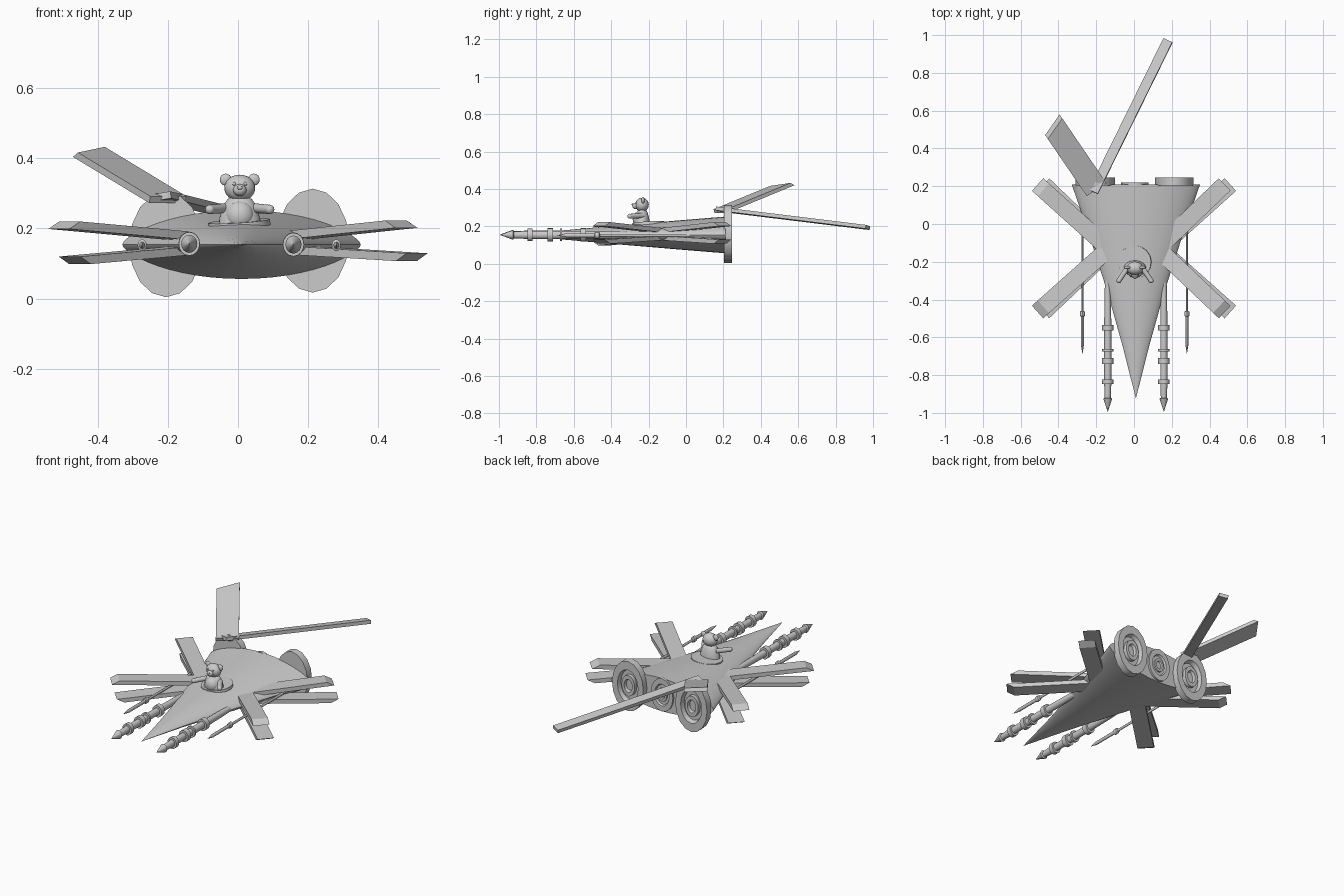
import bpy, bmesh, math
from mathutils import Vector

if "Cube" in bpy.data.objects:
    bpy.data.objects.remove(bpy.data.objects["Cube"])


def finish(name, bm, smooth=True):
    bmesh.ops.remove_doubles(bm, verts=bm.verts, dist=1e-5)
    bmesh.ops.recalc_face_normals(bm, faces=bm.faces)
    me = bpy.data.meshes.new(name)
    bm.to_mesh(me)
    bm.free()
    ob = bpy.data.objects.new(name, me)
    bpy.context.collection.objects.link(ob)
    if smooth:
        bpy.context.view_layer.objects.active = ob
        ob.select_set(True)
        bpy.ops.object.shade_smooth_by_angle(angle=math.radians(35))
        ob.select_set(False)
    return ob


def skin(name, rings, smooth=True):
    """Joins rings of points, capping both ends."""
    bm = bmesh.new()
    vs = [[bm.verts.new(p) for p in r] for r in rings]
    n = len(rings[0])
    for a, b in zip(vs, vs[1:]):
        for i in range(n):
            j = (i + 1) % n
            bm.faces.new((a[i], a[j], b[j], b[i]))
    bm.faces.new(vs[0])
    bm.faces.new(vs[-1])
    return finish(name, bm, smooth)


def lathe_y(name, x, z, profile, sx=1, sz=1, n=16):
    """Turns (radius, y) points about a lengthwise axis."""
    rings = []
    for r, y in profile:
        r = max(r, 1e-4)
        rings.append([(x + r * sx * math.cos(2 * math.pi * i / n), y,
                       z + r * sz * math.sin(2 * math.pi * i / n)) for i in range(n)])
    return skin(name, rings)


def board(name, p0, p1, w, t, slant=0.0, roll=0.0, skew=0.0):
    """Straight plank; slant makes the lower tip edge longer, skew the side edge."""
    p0, p1 = Vector(p0), Vector(p1)
    d = (p1 - p0).normalized()
    s = d.cross(Vector((0, 0, 1))).normalized()
    u = s.cross(d)
    s, u = (s * math.cos(roll) + u * math.sin(roll),
            u * math.cos(roll) - s * math.sin(roll))
    rings = []
    for p, k in ((p0, 0), (p1, 1)):
        rings.append([p + s * a * w / 2 + u * b * t / 2 + d * k * (a * skew - b * slant) / 2
                      for a, b in ((-1, -1), (1, -1), (1, 1), (-1, 1))])
    return skin(name, rings, False)


def ball(name, loc, scale):
    bm = bmesh.new()
    bmesh.ops.create_uvsphere(bm, u_segments=20, v_segments=12, radius=1)
    bmesh.ops.scale(bm, vec=scale, verts=bm.verts)
    bmesh.ops.translate(bm, vec=loc, verts=bm.verts)
    return finish(name, bm)


def tube(name, a, b, r0, r1):
    a, b = Vector(a), Vector(b)
    q = Vector((0, 0, 1)).rotation_difference(b - a)
    rings = [[p + q @ Vector((r * math.cos(i * math.pi / 8), r * math.sin(i * math.pi / 8), 0))
              for i in range(16)] for p, r in ((a, r0), (b, r1))]
    return skin(name, rings)


# Flattened wedge hull with sharp side edges
section = []
for i in range(48):
    a = 2 * math.pi * i / 48
    s = math.sin(a)
    section.append((math.cos(a), math.copysign(abs(s) ** 1.35, s)))
hull = []
for y, w, h in ((-0.92, 0.001, 0.001), (-0.64, 0.072, 0.026), (-0.37, 0.148, 0.05),
                (-0.2, 0.202, 0.064), (0.0, 0.267, 0.081), (0.21, 0.34, 0.098)):
    hull.append([(0.01 + w * u, y, 0.154 + h * v) for u, v in section])
skin("hull", hull)

# Rear thrusters: two tall ones and a small one between
nozzle = [(1, 0), (1, 1), (0.66, 1), (0.6, 0.4), (0.42, 0.4), (0.42, 0.9),
          (0.26, 0.9), (0.22, 0.5), (0, 0.5)]
for name, x, z, sx, sz, depth in (("left_thruster", -0.205, 0.154, 0.105, 0.15, 0.042),
                                  ("right_thruster", 0.213, 0.165, 0.103, 0.148, 0.042),
                                  ("middle_thruster", 0.005, 0.158, 0.073, 0.098, 0.018)):
    lathe_y(name, x, z, [(r, 0.203 + depth * k) for r, k in nozzle], sx, sz)

# Crossed wings, an upper and a lower plank in each direction
tips = {(-1, 1): (-0.495, 0.209), (1, 1): (0.465, 0.212),
        (-1, -1): (-0.465, 0.109), (1, -1): (0.495, 0.118)}
for (side, level), (tx, tz) in tips.items():
    sname = "left" if side < 0 else "right"
    lname = "upper" if level > 0 else "lower"
    root = (tx * 0.27, -0.13, 0.158 + 0.018 * level)
    for end, ty in (("front", -0.452), ("back", 0.195)):
        board(f"{sname}_{lname}_{end}_wing", root, (tx, ty, tz), 0.09, 0.024, 0.04 * level)

# Heavy cannons with collars
for name, x, z in (("left_cannon", -0.139, 0.156), ("right_cannon", 0.158, 0.154)):
    prof = [(0, -0.995), (0.023, -0.925), (0.016, -0.92)]
    for y, length, r in ((-0.835, 0.026, 0.03), (-0.725, 0.03, 0.031),
                         (-0.668, 0.012, 0.03), (-0.55, 0.03, 0.031)):
        prof += [(0.019, y - length / 2), (r, y - length / 2),
                 (r, y + length / 2), (0.019, y + length / 2)]
    prof += [(0.017, -0.38), (0.012, -0.2)]
    lathe_y(name, x, z, prof, 1, 1.12)

# Slim outer guns
for name, x, z in (("left_gun", -0.273, 0.152), ("right_gun", 0.28, 0.152)):
    lathe_y(name, x, z, [(0, -0.69), (0.008, -0.64), (0.008, -0.49), (0.013, -0.486),
                         (0.013, -0.464), (0.006, -0.46), (0.006, 0.02)], 1, 1.3, 12)

# Two long tail planks
board("short_tail_plank", (-0.2, 0.185, 0.282), (-0.425, 0.515, 0.418), 0.125, 0.02,
      0.02, 0.0, 0.05)
board("long_tail_plank", (-0.215, 0.17, 0.292), (0.18, 0.972, 0.194), 0.052, 0.02, 0.0, 0.15)

# Cockpit rim
tube("cockpit_rim", (0.005, -0.2, 0.19), (0.003, -0.202, 0.221), 0.09, 0.088)

# Seated bear pilot
bx, by = 0.005, -0.235
rings = []
for z, r in ((0.2, 0.06), (0.225, 0.059), (0.25, 0.052), (0.27, 0.044), (0.284, 0.034), (0.292, 0.015)):
    rings.append([(bx + r * math.cos(i * math.pi / 12), by + 0.7 * r * math.sin(i * math.pi / 12), z)
                  for i in range(24)])
skin("bear_body", rings)
ball("bear_belly", (bx, by - 0.016, 0.237), (0.041, 0.034, 0.042))
ball("bear_head", (bx, by, 0.315), (0.044, 0.036, 0.038))
ball("bear_muzzle", (bx, by - 0.034, 0.309), (0.019, 0.018, 0.017))
ball("bear_nose", (bx, by - 0.05, 0.316), (0.008, 0.006, 0.006))
for side, sname in ((-1, "left"), (1, "right")):
    ball(f"bear_{sname}_ear", (bx + side * 0.04, by + 0.005, 0.339), (0.017, 0.009, 0.017))
    ball(f"bear_{sname}_eye", (bx + side * 0.016, by - 0.031, 0.327), (0.005, 0.005, 0.005))
    tube(f"bear_{sname}_arm", (bx + side * 0.038, by + 0.005, 0.258),
         (bx + side * 0.085, -0.3, 0.254), 0.014, 0.013)
    ball(f"bear_{sname}_paw", (bx + side * 0.085, -0.3, 0.254), (0.0135, 0.0135, 0.0135))
